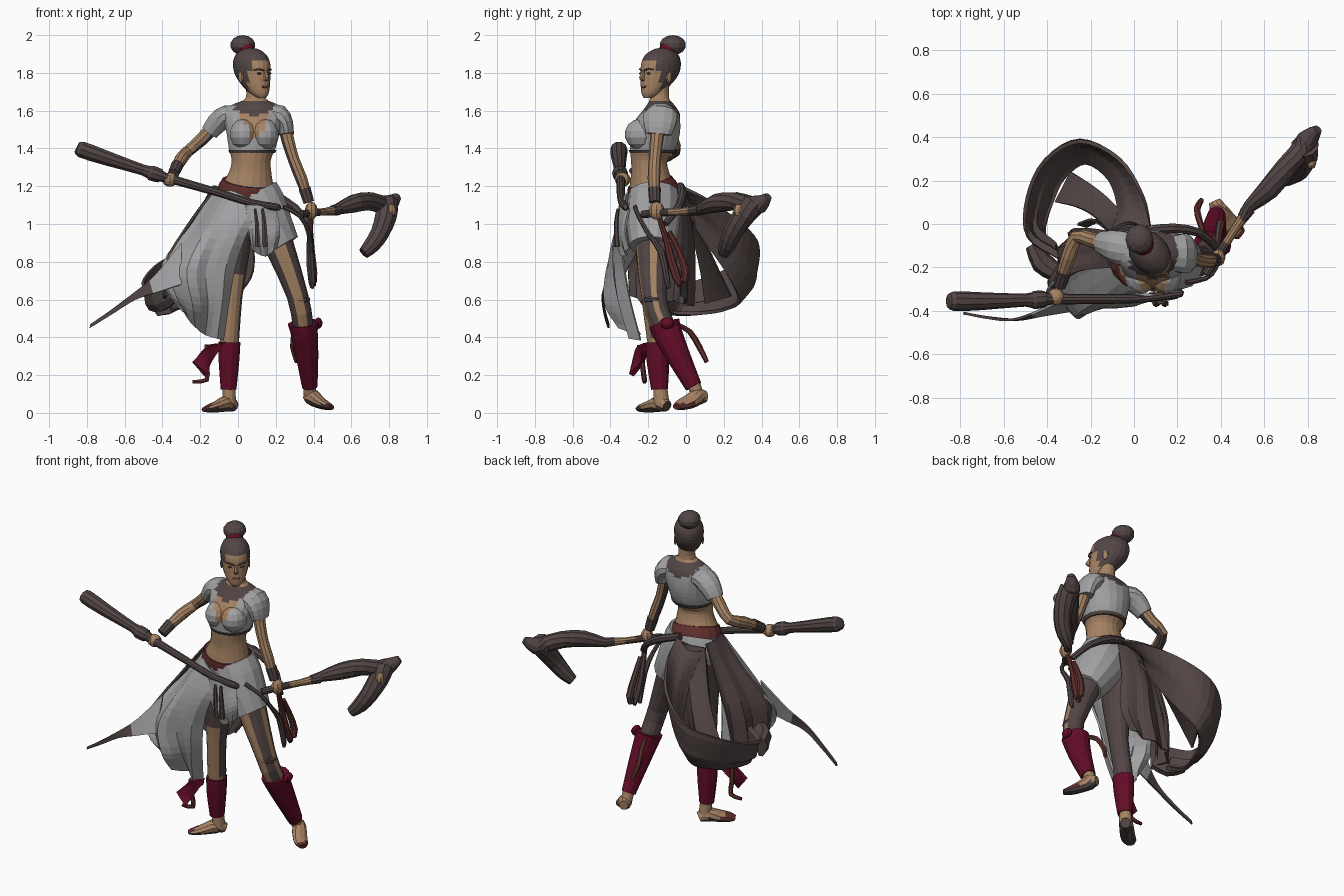
import bpy, bmesh, math
from mathutils import Vector, Matrix

SKIN, GREY, DARK, CRIM, RUST, LIP = range(6)
MATS = []
for nm, c in [("tan skin", (0.38, 0.225, 0.125)), ("grey cloth", (0.36, 0.36, 0.37)),
              ("dark brown", (0.083, 0.06, 0.058)), ("crimson", (0.125, 0.004, 0.02)),
              ("rust red", (0.115, 0.028, 0.025)), ("lip red", (0.2, 0.06, 0.045))]:
    m = bpy.data.materials.new(nm)
    m.diffuse_color = (*c, 1)
    MATS.append(m)


def finish(name, bm, mat, thick=0, matrix=None):
    """Make an object; mat is an index or a rule(centre, normal) -> index."""
    bm.normal_update()
    if not thick:
        bmesh.ops.recalc_face_normals(bm, faces=bm.faces)
    for f in bm.faces:
        f.material_index = mat(f.calc_center_median(), f.normal) if callable(mat) else mat
    if matrix:
        bm.transform(matrix)
    me = bpy.data.meshes.new(name)
    bm.to_mesh(me)
    bm.free()
    ob = bpy.data.objects.new(name, me)
    bpy.context.collection.objects.link(ob)
    for m in MATS:
        me.materials.append(m)
    if thick:
        s = ob.modifiers.new("thickness", "SOLIDIFY")
        s.thickness, s.offset = thick, 0
    return ob


def spline(pts, sub):
    """Catmull-Rom resampling of points of any dimension."""
    p = [Vector(q) for q in pts]
    p = [p[0] * 2 - p[1]] + p + [p[-1] * 2 - p[-2]]
    out = []
    for i in range(1, len(p) - 2):
        a, b, c, d = p[i - 1:i + 3]
        for k in range(sub):
            t = k / sub
            out.append((b * 2 + (c - a) * t + (a * 2 - b * 5 + c * 4 - d) * t * t
                        + (b * 3 - a - c * 3 + d) * t ** 3) / 2)
    return out + [p[-2]]


def tube(name, pts, mat, n=10, sub=2, level=False, matrix=None):
    """Loft ellipses along points (x, y, z, rx, ry)."""
    bm = bmesh.new()
    P = spline([q if len(q) == 5 else (*q, q[3]) for q in pts], sub)
    C = [Vector(q[:3]) for q in P]
    rings = []
    for i, q in enumerate(P):
        t = Vector((0, 0, 1)) if level else (C[min(i + 1, len(C) - 1)] - C[max(i - 1, 0)]).normalized()
        s = Vector((0, 1, 0)).cross(t).normalized()
        w = t.cross(s)
        rings.append([bm.verts.new(C[i] + s * q[3] * math.cos(a) + w * q[4] * math.sin(a))
                      for a in (2 * math.pi * (k + .5) / n for k in range(n))])
    for a, b in zip(rings, rings[1:]):
        for k in range(n):
            bm.faces.new((a[k], a[(k + 1) % n], b[(k + 1) % n], b[k]))
    bm.faces.new(rings[0])
    bm.faces.new(rings[-1])
    return finish(name, bm, mat, matrix=matrix)


def sheet(name, rows, mat, sub=4, amp=0.0, waves=2, push=(0, 1, 0), thick=0.012):
    """Cloth through rows of control points, with folds running along it."""
    R = [spline(r, sub) for r in rows]
    cols = [spline([r[j] for r in R], sub) for j in range(len(R[0]))]
    bm = bmesh.new()
    g = []
    for j, col in enumerate(cols):
        v = j / (len(cols) - 1)
        g.append([bm.verts.new(p + Vector(push) * amp * math.sin(v * waves * 2 * math.pi) * i / len(col))
                  for i, p in enumerate(col)])
    for a, b in zip(g, g[1:]):
        for i in range(len(a) - 1):
            bm.faces.new((a[i], a[i + 1], b[i + 1], b[i]))
    return finish(name, bm, mat, thick)


def ball(name, c, r, mat, seg=10, matrix=None):
    bm = bmesh.new()
    bmesh.ops.create_uvsphere(bm, u_segments=seg, v_segments=7, radius=1,
                              matrix=Matrix.Translation(c) @ Matrix.Diagonal((*r, 1)))
    return finish(name, bm, mat, matrix=matrix)


# Torso: hips, bare waist, cropped top with neckline, collar and neck
def torso_rule(c, n):
    dx = abs(c.x - .088)
    if c.z > 1.655: return SKIN
    if c.z > 1.575 + max(0, dx - .03) * .35 and dx < .115: return DARK
    if c.y < -0.16 and 1.46 < c.z < 1.6 and dx < (c.z - 1.44) * .6: return SKIN
    return GREY if c.z > 1.385 or c.z < 1.2 else SKIN

tube("torso", [(.05, -.17, 1.02, .15, .12), (.045, -.17, 1.10, .17, .135), (.05, -.18, 1.2, .14, .12),
               (.065, -.19, 1.28, .112, .1), (.07, -.195, 1.34, .105, .098), (.075, -.175, 1.40, .125, .122),
               (.08, -.165, 1.48, .142, .134), (.085, -.15, 1.55, .16, .12), (.085, -.135, 1.60, .165, .095),
               (.09, -.135, 1.635, .115, .07), (.093, -.14, 1.665, .054, .052), (.09, -.14, 1.74, .05, .05)],
     torso_rule, n=20, sub=3, level=True)
for x in (.03, .142):
    ball("bust", (x, -.24, 1.475), (.075, .085, .082), torso_rule, 14)
tube("top_hem", [(.075, -.178, 1.375, .122, .118), (.076, -.178, 1.392, .13, .126)], DARK, n=18, level=True)
tube("waist_belt", [(.048, -.165, 1.15, .166, .138), (.053, -.182, 1.19, .156, .132), (.057, -.192, 1.225, .14, .12)],
     RUST, n=18, sub=2)

# Head, turned toward the figure's left: rings in local space facing -y
HEAD = Matrix.Translation((.078, -.14, 0)) @ Matrix.Rotation(math.radians(38), 4, "Z")
def head_rule(c, n):
    return SKIN if c.z < 1.86 and c.y < -.05 + (1.76 - c.z) * .2 or c.z < 1.70 else DARK

tube("head", [(0, -.08, 1.668, .022, .02), (0, -.06, 1.69, .045, .05), (0, -.03, 1.73, .066, .082),
              (0, 0, 1.79, .082, .11), (0, .01, 1.85, .087, .115), (0, .015, 1.895, .072, .096),
              (0, .02, 1.925, .04, .05), (0, .02, 1.932, .01, .01)], head_rule, n=20, sub=3, level=True, matrix=HEAD)
tube("nose", [(0, -.106, 1.81, .008, .008), (0, -.12, 1.775, .013, .017), (0, -.108, 1.757, .014, .012)],
     SKIN, n=6, level=True, matrix=HEAD)
ball("lips", (0, -.106, 1.727), (.023, .01, .009), LIP, 8, HEAD)
for s in (-1, 1):
    tube("brow", [(s * .012, -.113, 1.813, .004), (s * .036, -.105, 1.82, .005), (s * .058, -.083, 1.816, .004)],
         DARK, n=5, matrix=HEAD)
    ball("eye", (s * .034, -.1, 1.797), (.014, .008, .005), DARK, 6, HEAD)
    ball("ear", (s * .08, .0, 1.775), (.008, .018, .03), SKIN, 8, HEAD)
tube("hair_band", [(.045, -.1, 1.905, .05), (.035, -.085, 1.94, .048)], CRIM, n=12)
ball("hair_bun", (.025, -.07, 1.947), (.066, .07, .053), DARK, 12)

# Arms with short sleeves, bracers and fists
tube("right_sleeve", [(.0, -.125, 1.575, .05, .07), (-.06, -.11, 1.57, .06, .08), (-.11, -.095, 1.535, .058, .068),
                      (-.15, -.085, 1.485, .047, .052)], GREY, n=12)
tube("right_arm", [(-.11, -.095, 1.54, .04), (-.19, -.075, 1.45, .036), (-.265, -.06, 1.385, .032),
                   (-.30, -.15, 1.345, .035), (-.34, -.27, 1.275, .025)],
     lambda c, n: DARK if n.z < -.55 else SKIN)
tube("left_sleeve", [(.16, -.135, 1.585, .05, .075), (.215, -.135, 1.572, .062, .092), (.248, -.14, 1.53, .046, .088),
                     (.257, -.145, 1.475, .04, .07)], GREY, n=12)
tube("left_arm", [(.245, -.145, 1.54, .04), (.262, -.155, 1.45, .036), (.295, -.165, 1.34, .032),
                  (.335, -.17, 1.24, .033), (.375, -.165, 1.12, .024)],
     lambda c, n: DARK if n.x < -.6 else SKIN)
tube("left_bracer", [(.352, -.167, 1.19, .034), (.375, -.165, 1.115, .03)], DARK)
tube("right_bracer", [(-.322, -.22, 1.31, .034), (-.342, -.285, 1.265, .03)], DARK)
ball("right_hand", (-.36, -.335, 1.235), (.042, .042, .038), SKIN, 8)
ball("left_hand", (.388, -.155, 1.07), (.034, .042, .048), SKIN, 8)

# Legs, wrapped at the sides and bare in front, with tall shin guards and feet
def leg_rule(c, n):
    if c.z < .14: return SKIN
    if c.x < .12: return SKIN if n.y < -.4 and c.z < .74 else DARK
    return SKIN if n.y < -.8 or (abs(n.y) < .3 and c.z < .85 and n.x > 0) else DARK

tube("right_leg", [(-.01, -.17, 1.06, .09, .11), (-.015, -.175, .85, .078, .092), (-.03, -.175, .62, .055, .062),
                   (-.045, -.15, .4, .053, .058), (-.05, -.14, .2, .036), (-.045, -.13, .05, .036, .042)], leg_rule, n=14)
tube("left_leg", [(.14, -.16, 1.07, .1, .11), (.22, -.17, .88, .08, .095), (.315, -.17, .62, .058, .066),
                  (.345, -.12, .46, .056, .062), (.375, .01, .22, .038), (.38, .06, .1, .034)], leg_rule, n=14)
tube("right_shin_guard", [(-.045, -.152, .375, .06, .066), (-.048, -.148, .27, .056, .062), (-.05, -.14, .125, .043, .046)], CRIM, n=12)
tube("left_shin_guard", [(.345, -.115, .475, .083, .085), (.35, -.10, .43, .074, .08), (.365, -.045, .31, .062, .066),
                         (.38, .04, .14, .042, .046)], CRIM, n=12)
ball("knee_wrap", (.325, -.17, .60), (.06, .062, .03), DARK)

def foot_rule(c, n):
    return DARK if n.z < -.3 else RUST if c.z < .05 and (c.x < -.14 or c.x > .465) else SKIN

tube("right_foot", [(-.02, -.1, .035, .03, .03), (-.055, -.135, .05, .045, .042), (-.105, -.185, .035, .032, .046),
                    (-.15, -.225, .024, .022, .045), (-.18, -.245, .018, .012, .025)], foot_rule)
tube("left_foot", [(.37, .105, .085, .03, .028), (.39, .065, .085, .045, .04), (.425, .02, .06, .035, .046),
                   (.465, -.025, .04, .024, .045), (.495, -.05, .03, .014, .025)], foot_rule)

# Shin ribbon bow and trailing strap
sheet("bow_loop", [[(-.09, -.21, .37), (-.1, -.22, .33)], [(-.16, -.25, .35), (-.15, -.23, .27)],
                   [(-.24, -.27, .27), (-.17, -.29, .2)]], CRIM, thick=.03, amp=.02)
tube("bow_tail", [(-.16, -.24, .36, .02), (-.165, -.23, .25, .014), (-.165, -.22, .175, .014), (-.24, -.22, .165, .01)], RUST, n=6)
tube("shin_strap", [(.32, -.05, .47, .012), (.30, .02, .43, .015), (.29, .07, .35, .016), (.31, .11, .27, .012)], RUST, n=6)
ball("shin_knot", (.425, -.1, .475), (.022, .04, .03), CRIM, 8)

# Hip wrap around the left thigh and sweeping front skirt
tube("hip_wrap", [(.07, -.17, 1.16, .15, .135), (.11, -.17, 1.08, .155, .142), (.175, -.175, .97, .128, .137),
                  (.23, -.18, .88, .104, .118)], GREY, n=14, sub=2)
sheet("front_skirt", [[(-.12, -.1, 1.2), (-.02, -.30, 1.17), (.14, -.33, 1.1)],
                      [(-.24, -.18, 1.0), (-.13, -.37, .97), (.06, -.35, .98)],
                      [(-.40, -.30, .79), (-.22, -.41, .76), (-.01, -.33, .80)],
                      [(-.37, -.38, .64), (-.2, -.39, .57), (-.045, -.30, .62)],
                      [(-.29, -.35, .54), (-.2, -.30, .43), (-.08, -.24, .385)]], GREY, amp=.045)
sheet("skirt_lining", [[(-.12, -.03, 1.2), (-.13, -.1, 1.2), (-.11, -.2, 1.2)],
                       [(-.2, -.02, 1.0), (-.24, -.12, 1.0), (-.26, -.22, 1.0)],
                       [(-.27, -.02, .8), (-.33, -.14, .8), (-.38, -.3, .8)],
                       [(-.3, -.04, .6), (-.35, -.15, .58), (-.38, -.3, .62)]], DARK, amp=.02, push=(1, 0, 0))
sheet("skirt_tail", [[(-.30, -.33, .9), (-.30, -.40, .68)], [(-.44, -.40, .73), (-.42, -.42, .64)],
                     [(-.56, -.44, .63), (-.54, -.44, .60)], [(-.68, -.43, .54), (-.67, -.43, .52)],
                     [(-.78, -.41, .47), (-.785, -.41, .45)]], lambda c, n: DARK if c.x < -.46 else GREY)
sheet("front_tab", [[(.04, -.35, 1.1), (.13, -.34, 1.1), (.2, -.3, 1.08)],
                    [(.06, -.35, .95), (.13, -.36, .93), (.22, -.32, .97)],
                    [(.07, -.32, .87), (.14, -.33, .83), (.2, -.3, .87)]], GREY, amp=.015)
for x in (.09, .13):
    tube("sash_end", [(x, -.36, 1.08, .008), (x + .01, -.37, 1.0, .012), (x + .015, -.365, .88, .016)], DARK, n=6)

# Billowing cape: a wide band curling back, round and forward again
A = [(.08, -.03, 1.2), (.04, .13, 1.12), (-.07, .3, 1.0), (-.25, .38, .88), (-.41, .29, .8), (-.49, .12, .72), (-.49, -.06, .67), (-.35, -.16, .68)]
B = [(-.1, -.03, 1.15), (-.07, .06, .97), (-.11, .2, .76), (-.22, .28, .6), (-.32, .21, .55), (-.37, .1, .53), (-.41, -.04, .53), (-.35, -.12, .55)]
sheet("cape", [[a, tuple((p + q) / 2 + d for p, q, d in zip(a, b, (-.01, .035, -.03))), b] for a, b in zip(A, B)],
      DARK, amp=.03, push=(0, .5, .7), thick=.018)
sheet("cape_inner_fold", [[(.0, -.03, 1.14), (-.12, -.03, 1.14)], [(-.08, .08, .95), (-.19, .04, .92)],
                          [(-.18, .17, .76), (-.27, .08, .74)], [(-.29, .24, .62), (-.36, .1, .58)]], DARK, amp=.02)
sheet("back_panel", [[(.09, -.04, 1.17), (0, -.02, 1.17), (-.11, -.04, 1.17)],
                     [(.08, -.02, .97), (-.03, .03, .95), (-.16, .0, .95)],
                     [(.08, -.03, .75), (-.05, .03, .72), (-.2, .02, .74)],
                     [(.0, -.03, .62), (-.1, .02, .57), (-.26, .0, .57)]], DARK, amp=.02)
tube("cape_roll", [(-.47, -.1, .6, .06, .03), (-.42, -.18, .61, .08, .05), (-.35, -.23, .64, .06, .04)], DARK, n=8)

# Sheathed club held across the body
tube("club", [(-.855, -.355, 1.405, .025), (-.83, -.355, 1.395, .045), (-.7, -.355, 1.35, .041), (-.5, -.35, 1.285, .03),
              (-.46, -.35, 1.27, .042), (-.41, -.345, 1.255, .038), (-.38, -.345, 1.245, .026), (-.1, -.345, 1.165, .022),
              (.06, -.34, 1.115, .02), (.2, -.32, 1.09, .02), (.225, -.32, 1.09, .012)], DARK)

# Hooked war axe in the left hand
tube("axe_handle", [(.33, -.23, 1.05, .02), (.39, -.14, 1.06, .022), (.46, -.03, 1.065, .02), (.53, .07, 1.075, .03)],
     lambda c, n: SKIN if .43 < c.x < .5 else DARK)
tube("axe_head", [(.50, .03, 1.075, .025), (.53, .08, 1.08, .03), (.62, .16, 1.11, .05), (.70, .26, 1.12, .05),
                  (.77, .34, 1.1, .05), (.80, .39, 1.105, .05), (.845, .435, 1.145, .022)], DARK)
tube("axe_hook", [(.785, .36, 1.11, .065), (.785, .31, 1.05, .06), (.755, .25, .96, .052), (.71, .22, .89, .045),
                  (.665, .2, .845, .032)], DARK)
ball("axe_patch", (.815, .28, 1.07), (.024, .03, .035), SKIN, 8)

# Back strap and hanging tassel loop
tube("back_strap", [(.06, -.03, 1.2, .022), (.18, -.02, 1.16, .024), (.3, -.04, 1.09, .02), (.38, -.11, 1.0, .018)], DARK, n=8)
tube("tassel_loop", [(.385, -.14, 1.03, .014), (.38, -.1, .9, .018), (.385, -.07, .78, .024), (.395, -.03, .68, .02),
                     (.40, .0, .74, .022), (.39, -.04, .86, .018), (.385, -.09, .96, .014)],
     lambda c, n: RUST if n.x > .2 else DARK, n=7)
tube("tassel_cord", [(.24, -.27, 1.09, .012), (.33, -.25, 1.04, .012), (.375, -.2, .95, .013), (.385, -.13, .85, .018),
                     (.395, -.1, .7, .016), (.39, -.09, .66, .01)], DARK, n=7)
